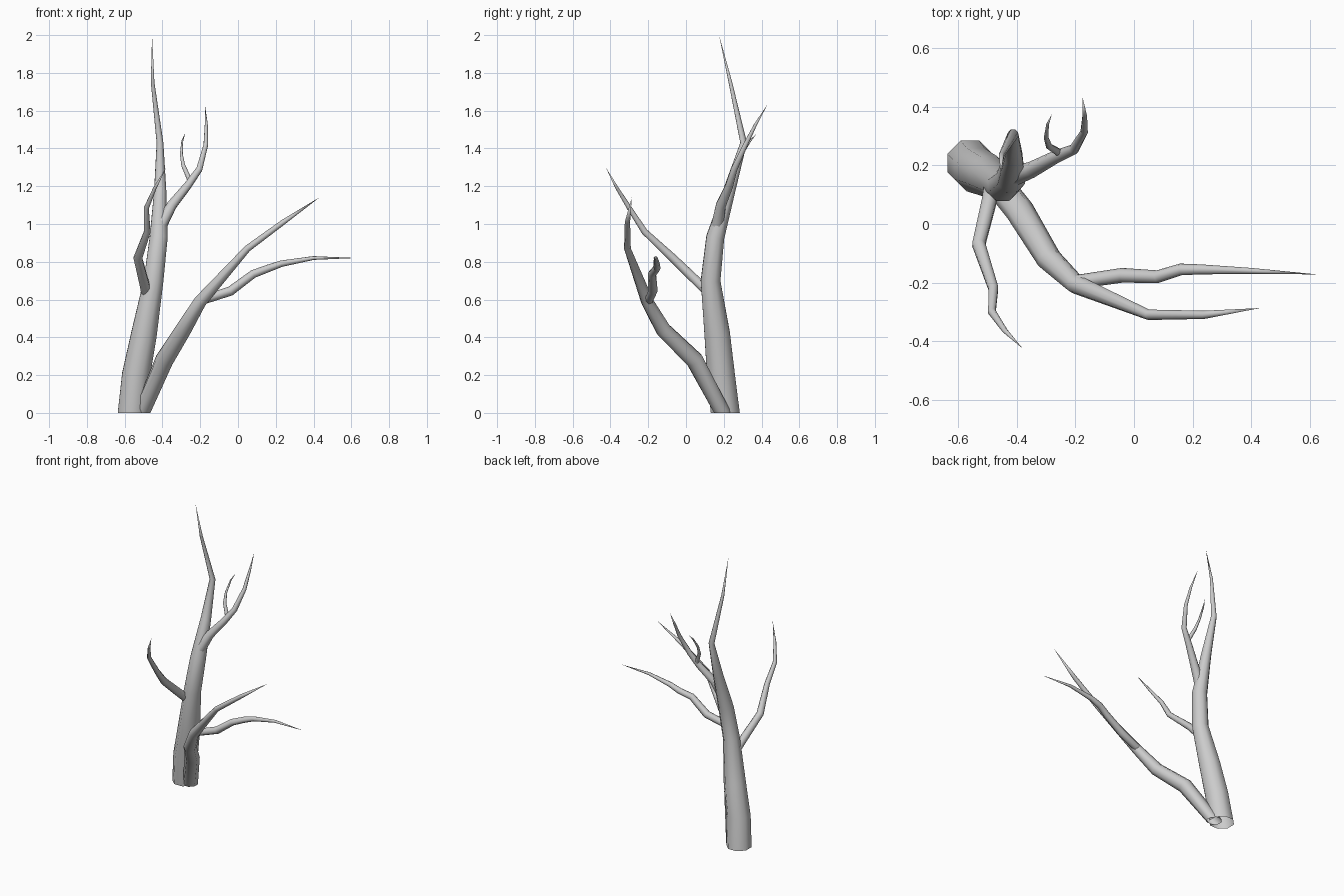
import bpy, bmesh, math
from mathutils import Vector

if "Cube" in bpy.data.objects:
    bpy.data.objects.remove(bpy.data.objects["Cube"])

SIDES = 8


def limb(name, pts, grounded=False):
    """Tapered tube through (x, y, z, radius) points, closing to a sharp tip."""
    pos = [Vector(p[:3]) for p in pts]
    bm = bmesh.new()
    rings = []
    normal = Vector((1, 0, 0))
    for i in range(len(pos) - 1):
        ahead = (pos[i + 1] - pos[i]).normalized()
        behind = (pos[i] - pos[i - 1]).normalized() if i else ahead
        tangent = (ahead + behind).normalized()
        if grounded and i == 0:
            tangent = Vector((0, 0, 1))
        # carry the ring direction along so the tube does not twist
        normal = normal - tangent * normal.dot(tangent)
        if normal.length < 0.1:
            normal = tangent.orthogonal()
        normal.normalize()
        side = tangent.cross(normal)
        ring = []
        for k in range(SIDES):
            a = 2 * math.pi * (k + 0.5) / SIDES
            ring.append(bm.verts.new(
                pos[i] + (normal * math.cos(a) + side * math.sin(a)) * pts[i][3]))
        rings.append(ring)
    for a, b in zip(rings, rings[1:]):
        for k in range(SIDES):
            n = (k + 1) % SIDES
            bm.faces.new((a[k], a[n], b[n], b[k]))
    tip = bm.verts.new(pos[-1])
    for k in range(SIDES):
        bm.faces.new((rings[-1][k], rings[-1][(k + 1) % SIDES], tip))
    if not grounded:
        bm.faces.new(rings[0][::-1])
    for f in bm.faces:
        f.smooth = len(f.verts) < 5
    mesh = bpy.data.meshes.new(name)
    bm.to_mesh(mesh)
    bm.free()
    obj = bpy.data.objects.new(name, mesh)
    bpy.context.collection.objects.link(obj)
    return obj


# Main trunk and the second stem, both open at the ground
limb("trunk", [
    (-.56, .208, 0, .083), (-.54, .185, .2, .08), (-.497, .165, .42, .073),
    (-.447, .13, .7, .056), (-.42, .155, .93, .051), (-.412, .23, 1.18, .034),
    (-.413, .305, 1.43, .019), (-.452, .235, 1.75, .01), (-.455, .175, 2.0, .001)],
    grounded=True)
limb("second_stem", [
    (-.51, .195, 0, .05), (-.39, .045, .28, .049), (-.29, -.12, .44, .043),
    (-.20, -.205, .59, .034), (.05, -.31, .87, .018), (.24, -.31, 1.01, .014),
    (.43, -.287, 1.14, .001)], grounded=True)

# Side branches
limb("right_branch", [
    (-.21, -.2, .59, .024), (-.04, -.175, .645, .025), (.08, -.18, .735, .022),
    (.16, -.155, .765, .02), (.23, -.155, .79, .017), (.4, -.16, .82, .01),
    (.625, -.172, .82, .001)])
limb("left_branch", [
    (-.485, .13, .63, .028), (-.495, .075, .68, .027), (-.53, -.07, .82, .024),
    (-.48, -.22, .96, .018), (-.485, -.3, 1.085, .014), (-.44, -.365, 1.19, .009),
    (-.38, -.425, 1.3, .001)])
limb("back_branch", [
    (-.41, .165, .99, .035), (-.35, .185, 1.1, .028), (-.265, .23, 1.205, .022),
    (-.205, .255, 1.29, .018), (-.17, .315, 1.42, .013), (-.168, .37, 1.53, .008),
    (-.175, .43, 1.63, .001)])
limb("twig", [
    (-.25, .24, 1.22, .014), (-.29, .265, 1.31, .011), (-.30, .295, 1.37, .008),
    (-.295, .34, 1.44, .005), (-.28, .375, 1.48, .001)])
